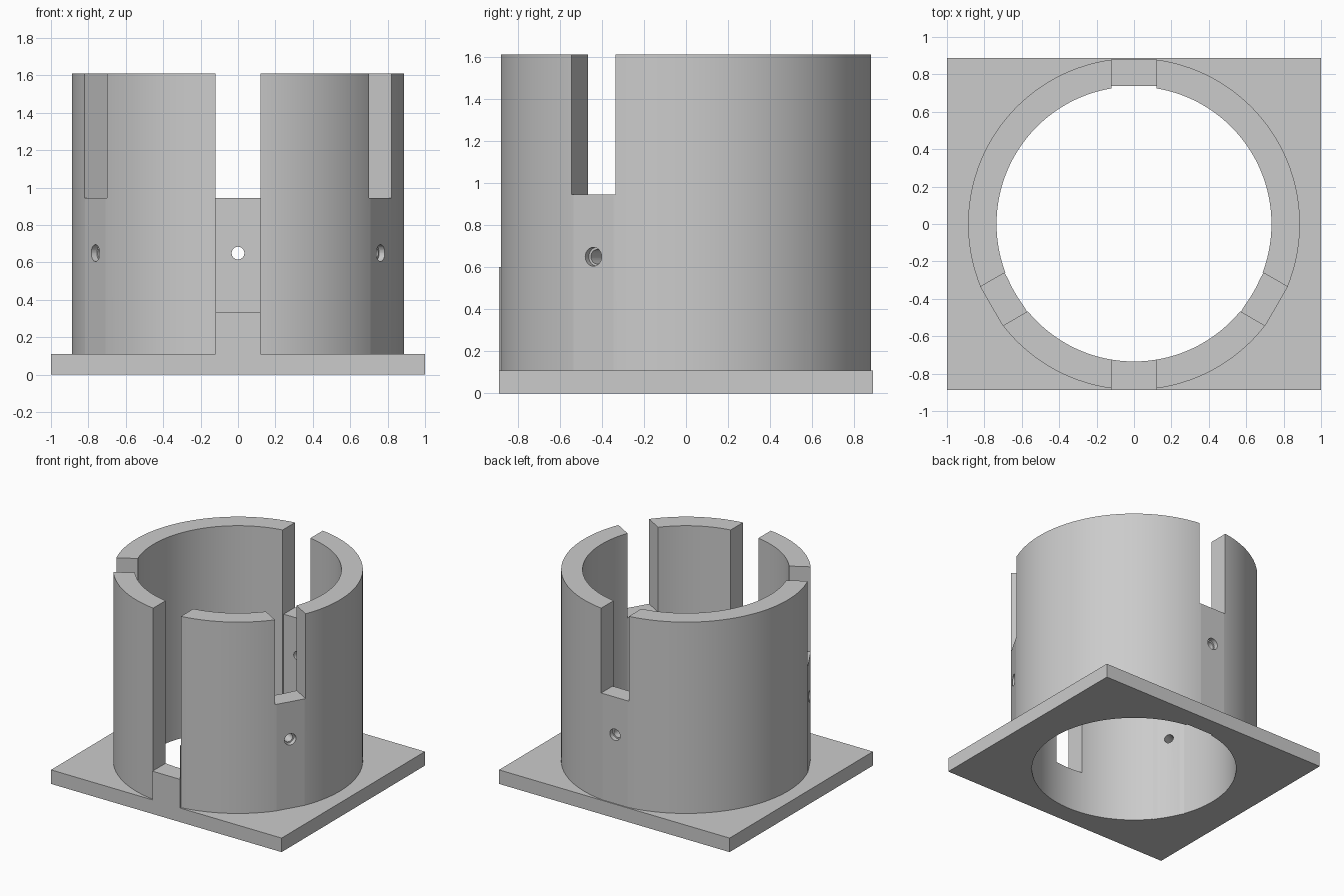
import bpy
from math import pi, radians
from mathutils import Matrix, Vector

# Remove the default cube
cube = bpy.data.objects.get("Cube")
if cube:
    bpy.data.objects.remove(cube, do_unlink=True)

OUTER, INNER, TOP = 0.887, 0.735, 1.61
PLATE_TOP, PLATE_Y = 0.11, 0.888
SLOT_HALF, SLOT_FLOOR, FRONT_FLOOR, HOLE_Z = 0.12, 0.945, 0.335, 0.65

grey = bpy.data.materials.new("plain_grey")
grey.use_nodes = True
colour = (0.6, 0.6, 0.6, 1)
grey.diffuse_color = colour
grey.node_tree.nodes["Principled BSDF"].inputs["Base Color"].default_value = colour


def bake(obj, matrix):
    obj.data.transform(matrix)
    obj.location = (0, 0, 0)
    return obj


def box(name, low, high, angle=0):
    """Box between two corners, turned about z; its local x points outward."""
    low, high = Vector(low), Vector(high)
    bpy.ops.mesh.primitive_cube_add(size=1, location=(0, 0, 0))
    obj = bpy.context.object
    obj.name = name
    place = Matrix.Translation((low + high) / 2) @ Matrix.Diagonal((*(high - low), 1))
    return bake(obj, Matrix.Rotation(angle, 4, 'Z') @ place)


def cylinder(name, radius, z0, z1, sides=128):
    bpy.ops.mesh.primitive_cylinder_add(vertices=sides, radius=radius, depth=z1 - z0,
                                        location=(0, 0, 0))
    obj = bpy.context.object
    obj.name = name
    return bake(obj, Matrix.Translation((0, 0, (z0 + z1) / 2)))


def radial_hole(radius, r0, r1, angle):
    obj = cylinder("hole_cutter", radius, r0, r1, 32)
    return bake(obj, Matrix.Translation((0, 0, HOLE_Z)) @ Matrix.Rotation(angle, 4, 'Z')
                @ Matrix.Rotation(pi / 2, 4, 'Y'))


def combine(target, tool, operation='DIFFERENCE'):
    """Apply a boolean and discard the tool object."""
    mod = target.modifiers.new("cut", 'BOOLEAN')
    mod.operation, mod.solver, mod.object = operation, 'EXACT', tool
    bpy.ops.object.select_all(action='DESELECT')
    target.select_set(True)
    bpy.context.view_layer.objects.active = target
    bpy.ops.object.modifier_apply(modifier=mod.name)
    bpy.data.objects.remove(tool, do_unlink=True)


# Side stations: outward angle and distance of the inner flat
stations = [(radians(90), 0.738), (radians(-30), 0.73), (radians(210), 0.73)]

# Sleeve wall with shallow outer flats under the three short slots
sleeve = cylinder("slotted_sleeve_on_base", OUTER, 0.05, TOP)
for angle, _ in stations:
    combine(sleeve, box("flat_cutter", (0.88, -SLOT_HALF, 0), (1.2, SLOT_HALF, 2), angle))

# Square base plate and the front pad flush with its edge
plate = box("base_plate", (-1, -PLATE_Y, 0), (1, PLATE_Y, PLATE_TOP))
combine(sleeve, plate, 'UNION')
pad = box("front_pad", (0.8, -SLOT_HALF, 0.05), (PLATE_Y, SLOT_HALF, 0.6), -pi / 2)
combine(sleeve, pad, 'UNION')

# Bore through everything
combine(sleeve, cylinder("bore_cutter", INNER, -0.5, 2.5))

# Long front slot
combine(sleeve, box("slot_cutter", (0.4, -SLOT_HALF, FRONT_FLOOR),
                    (1.2, SLOT_HALF, 2), -pi / 2))

# Short slots, inner flats and counterbored screw holes
for angle, flat in stations:
    combine(sleeve, box("slot_cutter", (0.4, -SLOT_HALF, SLOT_FLOOR),
                        (1.2, SLOT_HALF, 2), angle))
    combine(sleeve, box("inner_flat_cutter", (0.4, -SLOT_HALF, -0.5),
                        (flat, SLOT_HALF, 2), angle))
    combine(sleeve, radial_hole(0.034, 0.5, 1.2, angle))
    combine(sleeve, radial_hole(0.045, 0.845, 1.2, angle))

# Finish
sleeve.data.materials.clear()
sleeve.data.materials.append(grey)
for face in sleeve.data.polygons:
    face.material_index = 0
bpy.ops.object.select_all(action='DESELECT')
sleeve.select_set(True)
bpy.context.view_layer.objects.active = sleeve
bpy.ops.object.shade_smooth_by_angle(angle=radians(5))
